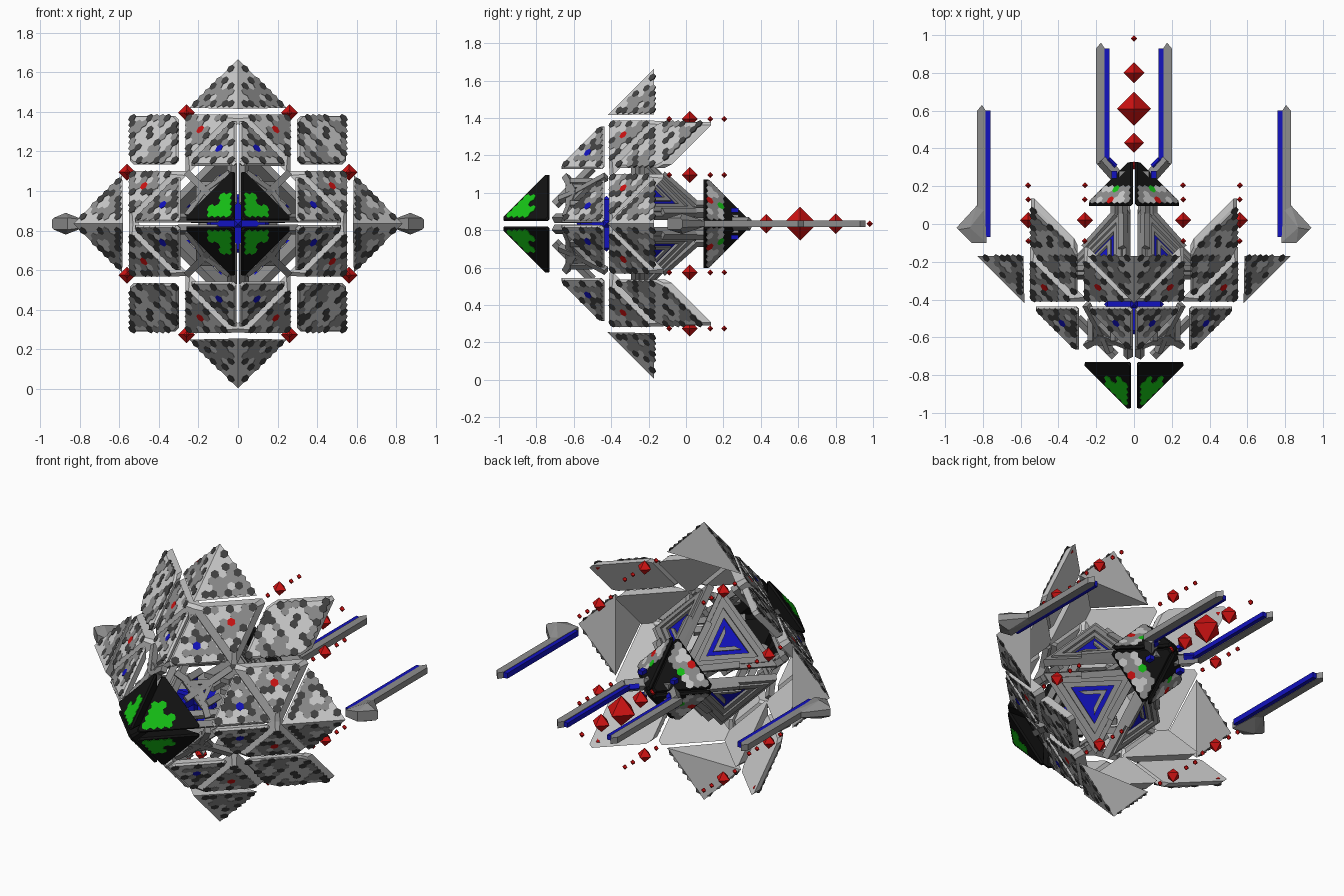
import bpy, bmesh, math, random
from mathutils import Vector

if "Cube" in bpy.data.objects:
    bpy.data.objects.remove(bpy.data.objects["Cube"])

random.seed(4)
A, CZ = 0.285, 0.835          # lattice pitch of the hull plates, height of the axis
QUAD = [(1, 1), (-1, 1), (1, -1), (-1, -1)]
COL = {"black": (.006, .006, .006, 1), "dark": (.055, .055, .055, 1), "mid": (.27, .27, .27, 1),
       "light": (.55, .55, .55, 1), "red": (.62, .006, .006, 1), "blue": (.006, .006, .52, 1),
       "green": (.008, .55, .008, 1)}
MATS = {}


def mat(c):
    if c not in MATS:
        MATS[c] = bpy.data.materials.new(c)
        MATS[c].diffuse_color = COL[c]
    return MATS[c]


def solid(name, hulls, color=None, mirror=QUAD):
    """One object from convex solids given as (x, y, w) points, mirrored round the axis."""
    bm = bmesh.new()
    for pts in hulls:
        for sx, sw in mirror:
            vs = [bm.verts.new((p[0] * sx, p[1], CZ + p[2] * sw)) for p in pts]
            r = bmesh.ops.convex_hull(bm, input=vs)
            junk = {g for g in r["geom_interior"] if isinstance(g, bmesh.types.BMVert)}
            bmesh.ops.delete(bm, geom=list(junk), context='VERTS')
    bmesh.ops.dissolve_limit(bm, angle_limit=0.01, verts=bm.verts, edges=bm.edges)
    bmesh.ops.recalc_face_normals(bm, faces=bm.faces)
    me = bpy.data.meshes.new(name)
    bm.to_mesh(me)
    bm.free()
    ob = bpy.data.objects.new(name, me)
    bpy.context.collection.objects.link(ob)
    if color:
        me.materials.append(mat(color))
    return ob


def face(p, d=0, k=None):
    """Point on an octahedral face at depth d: front face, or rear face with tip y = k."""
    u, v = p
    n = d / math.sqrt(3)
    return (u - n, u + v - 1 + n, v - n) if k is None else (u - n, k - u - v - n, v - n)


def shrink(poly, f):
    c = sum((Vector(p) for p in poly), Vector((0, 0))) / len(poly)
    return [c + (Vector(p) - c) * f for p in poly]


def clip(poly, t=.07):
    out = []
    for i, p in enumerate(poly):
        out += [p.lerp(poly[i - 1], t), p.lerp(poly[(i + 1) % len(poly)], t)]
    return out


def plate(poly, taper, f=.86, thick=.05, lift=0, k=None, bevel=.93, t=.07):
    """Bevelled plate with clipped corners; its sides follow the x, y and z planes."""
    g = taper * 6.1
    top = clip(shrink(poly, f * bevel), t)
    rim = clip(shrink(poly, f), t)
    back = clip(shrink(poly, f + g * (thick - .012)), t)
    return ([face(p, -lift, k) for p in top] + [face(p, .012 - lift, k) for p in rim]
            + [face(p, thick - lift, k) for p in back])


def up(i, j, e=A):
    return [(i * e, j * e), (i * e + e, j * e), (i * e, j * e + e)]


def down(i, j, e=A):
    return [(i * e + e, j * e + e), (i * e, j * e + e), (i * e + e, j * e)]


TILES = {}


def tiles(tri, rule, lift=0, k=None, r=.024):
    """Hexagon tiles over a triangular plate; rule picks the colour."""
    a, b, c = shrink(tri, .8)
    cen = (a + b + c) / 3
    e1, e2 = Vector((1, -1)) / math.sqrt(2), Vector((1, 1)) / math.sqrt(6)
    det = (b - a).cross(c - a)
    for m in range(-6, 7):
        for n in range(-6, 7):
            q = cen + e1 * r * math.sqrt(3) * (m + n / 2) + e2 * r * 1.5 * n
            lb, lc = (q - a).cross(c - a) / det, (b - a).cross(q - a) / det
            bary = (1 - lb - lc, lb, lc)
            if min(bary) < .07:
                continue
            col = rule(bary, m == 0 and n == 0)
            if col:
                ring = [q + r * (e1 * math.sin(t * math.pi / 3) + e2 * math.cos(t * math.pi / 3))
                        for t in range(6)]
                TILES.setdefault(col, []).append(
                    [face(p, d - lift, k) for d in (-.002, .004) for p in ring])


def camo(dot=None):
    def rule(bary, centre):
        if centre and dot:
            return dot
        if max(bary) > .74 or (min(bary) < .2 and max(bary) < .56):
            return "dark"
        return random.choice(["dark", "mid", "mid", "mid", None, None, None])
    return rule


# armour plates of the front shell
solid("inner_plates", [plate(up(1, 0), -1), plate(up(0, 1), -1)])
solid("middle_plates", [plate(down(1, 0), 1), plate(down(0, 1), 1)])
rhombus = [(A, A), (2 * A, A), (2 * A, 2 * A), (A, 2 * A)]
top = [face(p) for p in clip(shrink(rhombus, .8))]
rim = [face(p, .01) for p in clip(shrink(rhombus, .86))]
solid("corner_plates", [top + rim + [(x, y + .045, w) for x, y, w in rim]])
for t, dot in [(up(1, 0), "blue"), (up(0, 1), "blue"), (down(1, 0), "red"), (down(0, 1), "red"),
               (up(1, 1), None), (down(1, 1), None), (up(2, 0), None), (up(0, 2), None)]:
    tiles(t, camo(dot))

# solid tetrahedral points at top, bottom and sides
tet = [(0, -.42, .58), (0, -.17, .83), (.245, -.17, .585), (-.245, -.17, .585)]
solid("vertical_points", [tet], mirror=[(1, 1), (1, -1)])
solid("side_points", [[(w, y, x) for x, y, w in tet]], mirror=[(1, 1), (-1, 1)])

# nose
solid("nose_plates", [plate(up(0, 0), -1, .9, .075, .022, None, .97, .05)], "black")
tiles(up(0, 0), lambda b, c: "green" if b[0] > .28 and abs(b[1] - b[2]) < .45
      and random.random() < .9 else None, .022)

# tail cap
K = .375
solid("tail_plates", [plate(up(0, 0), -1, .88, .055, 0, K)], "black")


def tail_rule(b, c):
    if c:
        return "green"
    if b[0] > .4:
        return None
    if abs(b[1] - b[2]) < .1:
        return "red"
    return random.choice(["light", "mid", "mid"])


tiles(up(0, 0), tail_rule, 0, K)
for col, hs in TILES.items():
    solid("hex_tiles_" + col, hs, col)


# stepped triangular frames
def frame(c, o, i, d0, d1, k=None, sgn=1, sides=(0, 1, 2)):
    tri = [(-1 / 3, -1 / 3), (2 / 3, -1 / 3), (-1 / 3, 2 / 3)]
    P = lambda n, e: (c + sgn * e * tri[n % 3][0], c + sgn * e * tri[n % 3][1])
    return [[face(P(n, e), d, k) for n in (s, s + 1) for e in (o, i) for d in (d0, d1)] for s in sides]


K2, C = .2, .171
solid("core_frames", frame(C, .37, .30, .01, .05, K2) + frame(C, .31, .23, 0, .05, K2)
      + frame(C, .24, .165, .012, .05, K2), "mid")
solid("core_blue_panel", [[face((C + x, C + y), d, K2) for d in (.028, .05)
      for x, y in ((-.06, -.06), (.12, -.06), (-.06, .12))]], "blue")
solid("core_chevron", frame(C, .11, .06, .016, .03, K2, 1, (0, 2)), "mid")


def box(x0, x1, y0, y1, z0, z1):
    return [(x, y, z) for x in (x0, x1) for y in (y0, y1) for z in (z0, z1)]


def beam(a, b, r):
    a, b = Vector(a), Vector(b)
    s = (b - a).orthogonal().normalized() * r
    t = (b - a).normalized().cross(s)
    return [p + m * s + n * t for p in (a, b) for m, n in QUAD]


# struts in the opening behind the nose, joined at its middle
H = (2 * A / 3, 2 * A / 3)
ends = [(.275, .275), (.275, .06), (.06, .275), (.15, .15)]
solid("nose_struts", [beam(face(H, .05), face(e, .04), .017) for e in ends]
      + frame(H[0], .13, .07, .035, .07, None, -1), "mid")

# spars between core and tail, and stays to the shell
solid("core_spars", [box(.02, .08, -.2, .28, .02, .05)], "mid")
stays = [((.06, -.13, .26), (.06, .05, .1)), ((.06, .05, .1), (.06, .13, .1)), ((.1, -.62, .22), (.1, -.5, .22)),
         ((.1, -.7, .03), (.3, -.5, .03))]
solid("core_stays", [beam(*[(p[i], p[1], p[2 - i]) for p in s], .018) for s in stays for i in (0, 2)], "mid")

# blue cross behind the nose
r = .02


def spike(h, axis, c):
    out = []
    for s in (-1, 1):
        for m, n in QUAD:
            p = [m * r, n * r]
            p.insert(axis, s * (h - .02))
            out.append((p[0], p[1] + c, p[2]))
        p = [0, c, 0]
        p[axis] += s * h
        out.append(tuple(p))
    return out


solid("blue_cross", [spike(.16, 0, -.425), spike(.15, 2, -.425), spike(.1, 1, -.485)], "blue", [(1, 1)])

# rails with blue inner strips
LR = [(1, 1), (-1, 1)]


def rail(x, y0, y1):
    return [(px, py, z) for z in (-.018, .018) for px, py in
            ((x, y0), (x + .045, y0), (x + .045, y1 - .03), (x + .02, y1), (x, y1 - .03))]


solid("tail_rails", [rail(.155, .32, .96), beam((.09, .25, 0), (.17, .34, 0), .025)], "mid", LR)
solid("tail_rail_strips", [box(.13, .157, .32, .93, -.014, .014),
                           beam((.1, .3, 0), (.14, .34, 0), .014)], "blue", LR)
solid("tail_blue_studs", [box(.09, .12, .24, .28, .06, .085)], "blue")
solid("side_rails", [rail(.785, -.08, .63)], "mid", LR)
solid("side_rail_strips", [box(.76, .787, -.07, .6, -.016, .016)], "blue", LR)
pod = [(.78, -.1, .02), (.86, -.1, .03), (.93, -.03, .03), (.94, -.02, .02), (.87, -.02, .055),
       (.83, .1, .015), (.79, .08, .015)]
solid("side_pods", [[(x, y, s * w) for x, y, w in pod for s in (-1, 1)]], "mid", LR)


# floating red crystals
def octa(x, y, w, s):
    return [(x + s, y, w), (x - s, y, w), (x, y + s, w), (x, y - s, w), (x, y, w + s), (x, y, w - s)]


solid("tail_crystals", [octa(0, y, 0, s) for y, s in
                        ((.31, .022), (.43, .052), (.61, .09), (.8, .055), (.982, .018))], "red", [(1, 1)])
solid("corner_crystals", [octa(x, y, w, s) for x, w in ((.26, .56), (.56, .26))
                          for y, s in ((.02, .043), (-.09, .016), (.13, .016), (.205, .016))]
      + [octa(.52, .09, .52, .016)], "red")

for m in bpy.data.materials:
    if m.users and not m.is_grease_pencil:
        m.use_nodes = True
        m.node_tree.nodes["Principled BSDF"].inputs["Base Color"].default_value = m.diffuse_color
